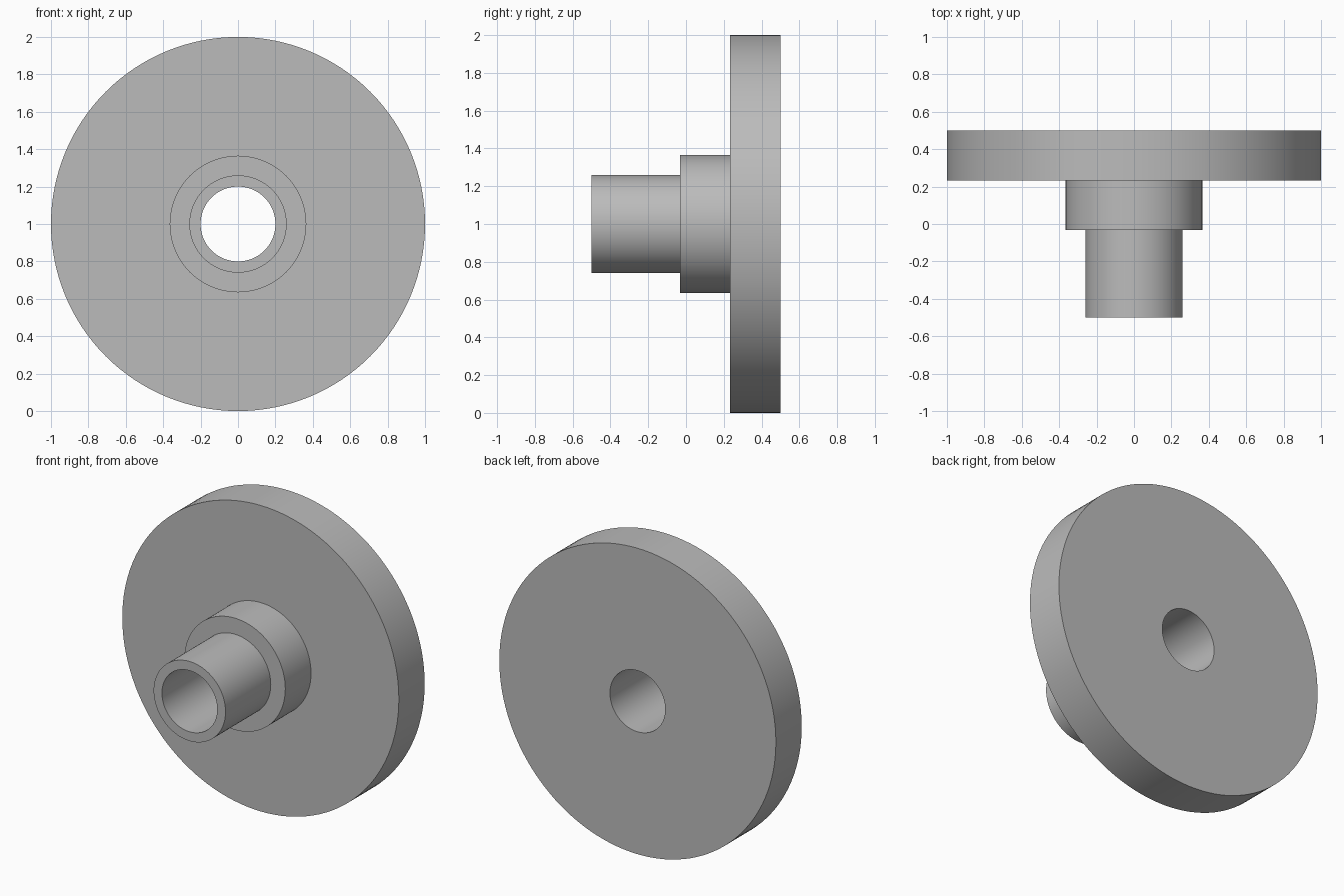
import bpy
import bmesh
import math
from mathutils import Matrix, Vector

SEGMENTS = 128
AXIS_HEIGHT = 1.0

cube = bpy.data.objects.get("Cube")
if cube:
    bpy.data.objects.remove(cube, do_unlink=True)

# Plain grey finish
grey = bpy.data.materials.new("plain_grey")
grey.use_nodes = True
colour = (0.5, 0.5, 0.5, 1.0)
grey.diffuse_color = colour
grey.node_tree.nodes["Principled BSDF"].inputs["Base Color"].default_value = colour


def lathe(name, profile):
    """Revolve a closed (radius, y) profile about the y axis."""
    bm = bmesh.new()
    verts = [bm.verts.new((radius, y, 0)) for radius, y in profile]
    edges = [bm.edges.new((a, b)) for a, b in zip(verts, verts[1:] + verts[:1])]
    bmesh.ops.spin(bm, geom=verts + edges, cent=(0, 0, 0), axis=(0, 1, 0),
                   angle=math.tau, steps=SEGMENTS, use_merge=True)
    bmesh.ops.remove_doubles(bm, verts=bm.verts, dist=0.0001)
    bmesh.ops.recalc_face_normals(bm, faces=bm.faces)
    bmesh.ops.transform(bm, matrix=Matrix.Translation(Vector((0, 0, AXIS_HEIGHT))),
                        verts=bm.verts)
    mesh = bpy.data.meshes.new(name)
    bm.to_mesh(mesh)
    bm.free()
    mesh.materials.append(grey)
    obj = bpy.data.objects.new(name, mesh)
    bpy.context.collection.objects.link(obj)
    bpy.ops.object.select_all(action="DESELECT")
    obj.select_set(True)
    bpy.context.view_layer.objects.active = obj
    bpy.ops.object.shade_smooth_by_angle(angle=math.radians(30))
    return obj


# Disc, collar and sleeve in one turned piece with a through bore
bore, sleeve, collar, disc = 0.2, 0.26, 0.365, 1.0
front, sleeve_end, collar_end, back = -0.5, -0.033, 0.233, 0.5
lathe("stepped_flange", [
    (bore, front), (sleeve, front),
    (sleeve, sleeve_end), (collar, sleeve_end),
    (collar, collar_end), (disc, collar_end),
    (disc, back), (bore, back),
])
